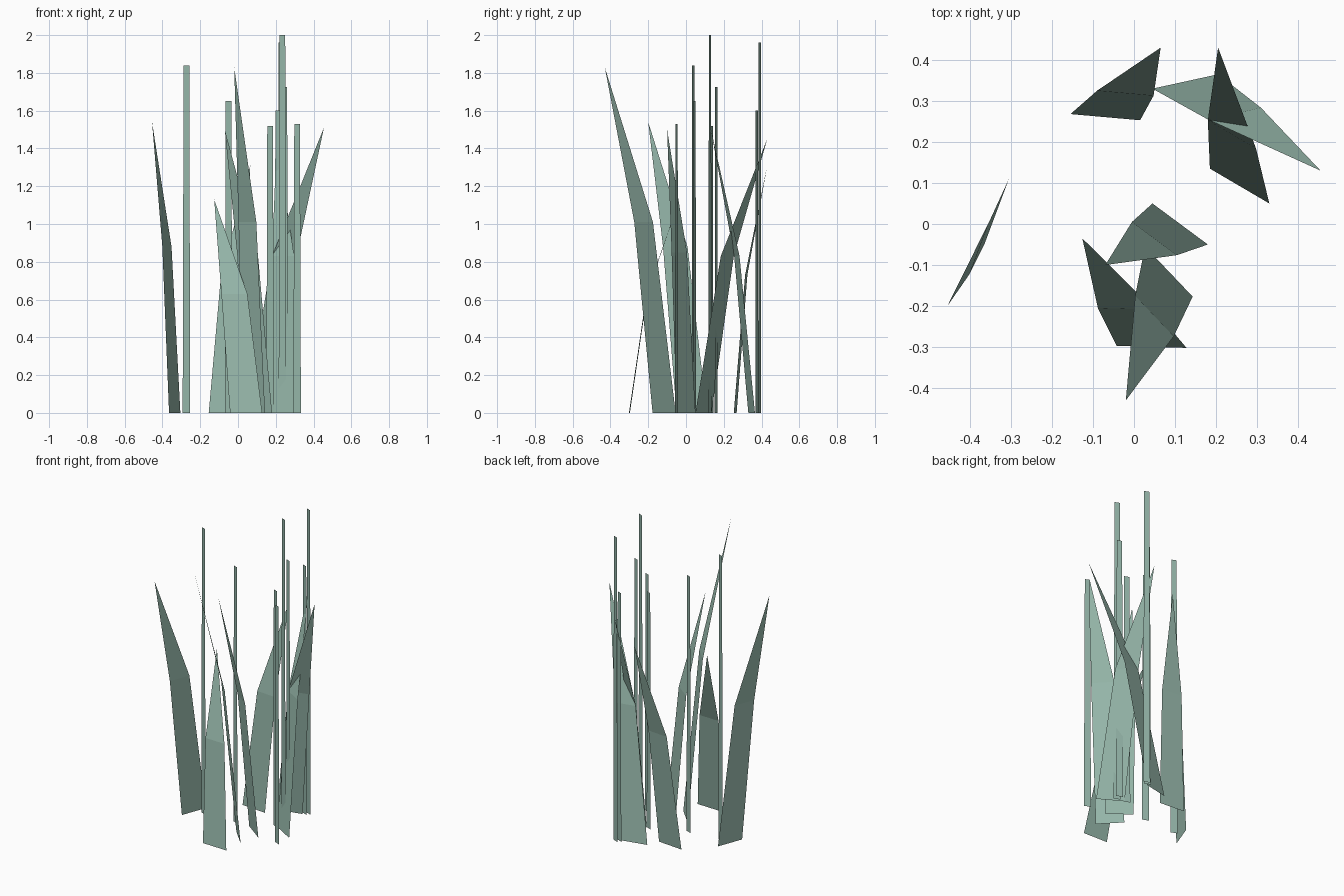
import bpy
from mathutils import Vector

if "Cube" in bpy.data.objects:
    bpy.data.objects.remove(bpy.data.objects["Cube"])

green = bpy.data.materials.new("sage_green")
green.diffuse_color = (0.30, 0.465, 0.395, 1.0)
green.use_nodes = True
green.node_tree.nodes["Principled BSDF"].inputs["Base Color"].default_value = green.diffuse_color


def add_sheet(name, verts, faces):
    """Thin single-sheet part with flat faces."""
    mesh = bpy.data.meshes.new(name)
    mesh.from_pydata(verts, [], faces)
    mesh.materials.append(green)
    obj = bpy.data.objects.new(name, mesh)
    bpy.context.collection.objects.link(obj)
    return obj


def add_blade(name, base_a, base_b, mid_a, bend_z, tip):
    """Bent leaf: a wide lower panel narrowing to the bend, then a pointed upper panel."""
    a, b, m = Vector(base_a), Vector(base_b), Vector(mid_a)
    n = m + (b - a) * 0.81
    verts = [(*a, 0), (*b, 0), (*n, bend_z), (*m, bend_z), tip]
    add_sheet(name, verts, [(0, 1, 2, 3), (3, 2, 4)])


def add_stem(name, x, y, top):
    """Tall upright strip, slightly tapered and turned about the vertical."""
    wide = Vector((0.020, -0.008))
    narrow = wide * 0.75
    c = Vector((x, y))
    add_sheet(name, [(*(c - wide), 0), (*(c + wide), 0),
                     (*(c + narrow), top), (*(c - narrow), top)], [(0, 1, 2, 3)])


# Leaf blades: base corners, first bend corner, bend height, tip
blades = [
    ((-0.305, 0.11), (-0.365, -0.05), (-0.352, 0.008), 0.88, (-0.455, -0.20, 1.54)),
    ((0.045, 0.05), (0.18, -0.05), (-0.005, 0.005), 0.85, (-0.07, -0.10, 1.50)),
    ((-0.042, -0.297), (0.128, -0.302), (-0.088, -0.205), 0.63, (-0.126, -0.035), 1.13),
    ((0.027, -0.055), (0.143, -0.177), (0.003, -0.175), 1.01, (-0.02, -0.43, 1.83)),
    ((0.045, 0.33), (0.205, 0.365), (0.18, 0.255), 0.83, (0.455, 0.13, 1.51)),
    ((0.185, 0.135), (0.33, 0.05), (0.18, 0.253), 0.83, (0.205, 0.43, 1.45)),
    ((-0.155, 0.268), (0.015, 0.253), (-0.09, 0.325), 0.73, (0.065, 0.43, 1.31)),
]
for i, blade in enumerate(blades, 1):
    a, b, m, bend, tip = blade[:5]
    add_blade(f"leaf_blade_{i}", a, b, m, bend, (*tip, *blade[5:]))

# Upright stems: x, y, height
stems = [
    (-0.273, 0.038, 1.84), (-0.05, 0.045, 1.65), (0.17, 0.137, 1.52),
    (0.213, 0.375, 1.60), (0.235, 0.127, 2.0), (0.245, 0.16, 1.725),
    (0.313, -0.05, 1.53), (0.230, 0.39, 1.96),
]
for i, (x, y, top) in enumerate(stems, 1):
    add_stem(f"stem_{i}", x, y, top)
